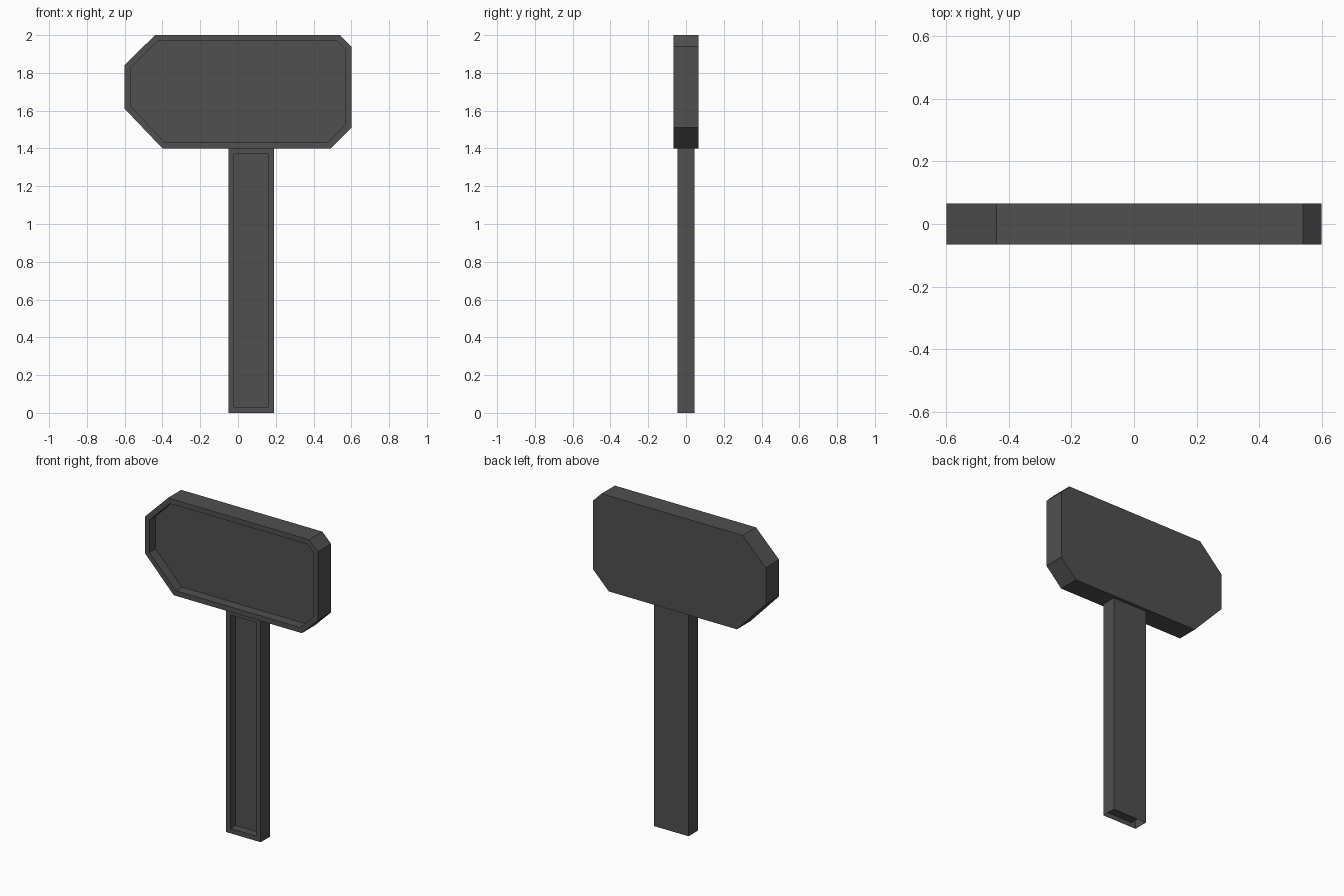
import bpy
import bmesh

cube = bpy.data.objects.get("Cube")
if cube:
    bpy.data.objects.remove(cube, do_unlink=True)

# Single dark grey material
grey = bpy.data.materials.new("dark_grey")
grey.use_nodes = True
colour = (0.08, 0.08, 0.08, 1)
grey.diffuse_color = colour
grey.node_tree.nodes["Principled BSDF"].inputs["Base Color"].default_value = colour


def recessed_slab(name, outline, half_depth, rim, recess, open_ends=False):
    """Extrude an x-z outline along y and sink a panel into its front."""
    bm = bmesh.new()
    front = bm.faces.new([bm.verts.new((x, -half_depth, z)) for x, z in outline])
    back = bmesh.ops.extrude_face_region(bm, geom=[front], use_keep_orig=True)
    for v in [g for g in back["geom"] if isinstance(g, bmesh.types.BMVert)]:
        v.co.y = half_depth
    bmesh.ops.recalc_face_normals(bm, faces=bm.faces[:])
    bm.normal_update()

    # Rim around the front, then the sunken panel
    panel = min(bm.faces, key=lambda f: f.calc_center_median().y)
    bmesh.ops.inset_individual(bm, faces=[panel], thickness=rim,
                               use_even_offset=True)
    sunk = bmesh.ops.extrude_discrete_faces(bm, faces=[panel])["faces"][0]
    for v in sunk.verts:
        v.co.y += recess

    # Hollow shell without end caps
    if open_ends:
        zs = [z for x, z in outline]
        caps = [f for f in bm.faces
                if all(abs(v.co.z - min(zs)) < 1e-4 for v in f.verts)
                or all(abs(v.co.z - max(zs)) < 1e-4 for v in f.verts)]
        bmesh.ops.delete(bm, geom=caps, context="FACES")

    mesh = bpy.data.meshes.new(name)
    bm.to_mesh(mesh)
    bm.free()
    mesh.materials.append(grey)
    obj = bpy.data.objects.new(name, mesh)
    bpy.context.collection.objects.link(obj)
    return obj


# Hammer head with unequal chamfered corners
recessed_slab("hammer_head",
              [(-0.6, 1.61), (-0.4, 1.4), (0.49, 1.4), (0.6, 1.51),
               (0.6, 1.94), (0.54, 2), (-0.44, 2), (-0.6, 1.84)],
              half_depth=0.066, rim=0.032, recess=0.06)

# Slightly thinner handle, set off-centre below the head
recessed_slab("handle",
              [(-0.05, 0), (0.19, 0), (0.19, 1.4), (-0.05, 1.4)],
              half_depth=0.046, rim=0.03, recess=0.05, open_ends=True)
